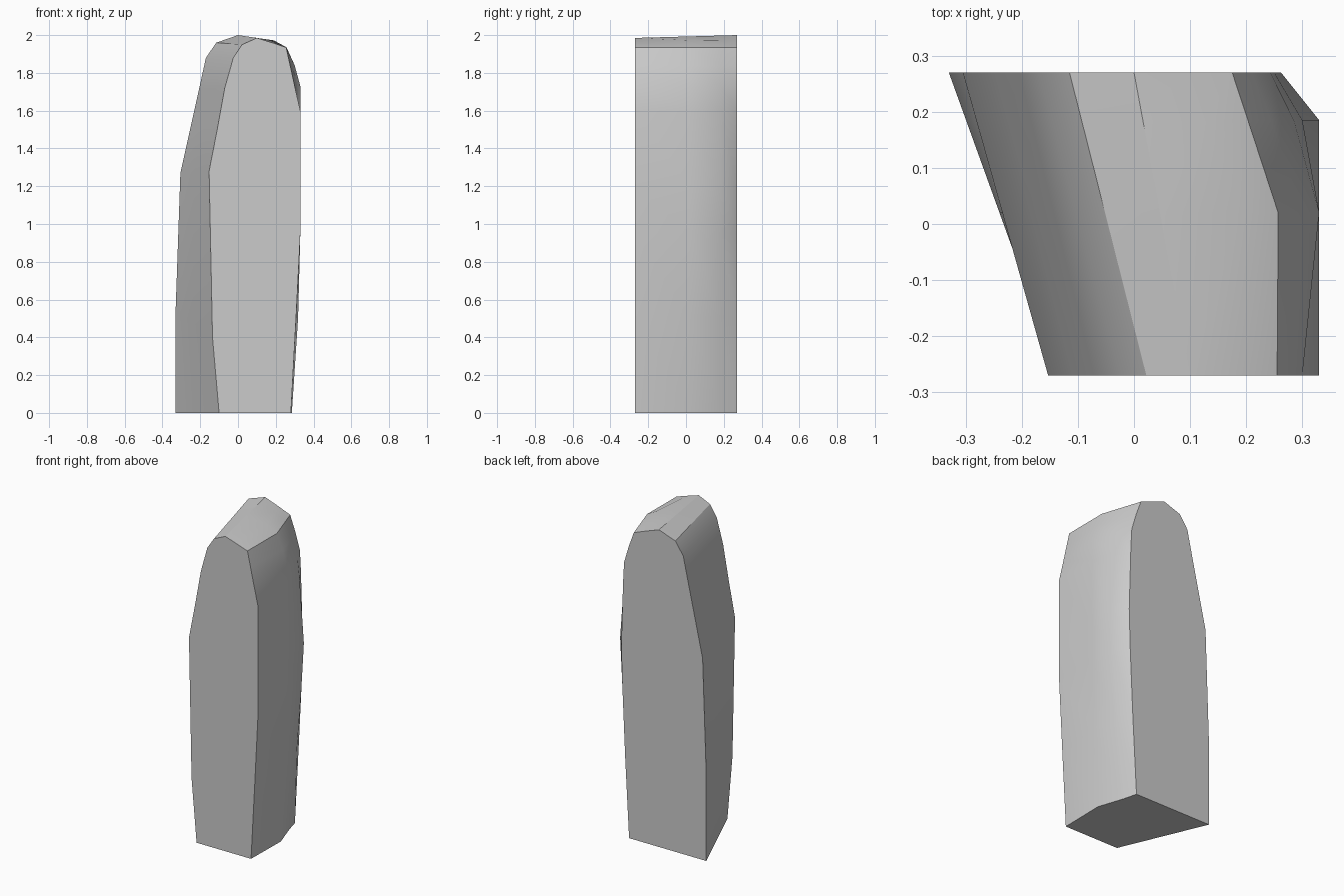
import bpy
import bmesh
from math import radians

cube = bpy.data.objects.get("Cube")
if cube:
    bpy.data.objects.remove(cube, do_unlink=True)

DEPTH = 0.27

# Left flank and crown: straight rulings from the front outline to the back one
flank_front = [(-0.10, 0), (-0.135, 0.4), (-0.153, 1.28), (-0.11, 1.5), (-0.07, 1.72),
               (-0.025, 1.88), (0.022, 1.95), (0.10, 1.985)]
flank_back = [(-0.33, 0), (-0.33, 0.55), (-0.305, 1.27), (-0.245, 1.54), (-0.205, 1.72),
              (-0.17, 1.88), (-0.115, 1.96), (0.0, 2.0)]

# Right flank: bulging outline at each depth, from the crown down to the base
levels = [1.84, 1.73, 1.6, 1.2, 0.95, 0.5, 0]
sections = [
    (-DEPTH, (0.18, 1.96), (0.255, 1.935), [0.276, 0.30, 0.33, 0.33, 0.33, 0.307, 0.28]),
    (0.02, (0.19, 1.972), (0.257, 1.935), [0.30, 0.33, 0.33, 0.33, 0.33, 0.318, 0.285]),
    (0.185, (0.13, 1.97), (0.203, 1.935), [0.245, 0.285, 0.30, 0.33, 0.315, 0.28, 0.23]),
    (DEPTH, (0.09, 1.968), (0.175, 1.935), [0.21, 0.243, 0.25, 0.262, 0.255, 0.235, 0.208]),
]


def outline(y, crown, shoulder, widths):
    """Closed cross-section at one depth."""
    t = (y + DEPTH) / (2 * DEPTH)
    left = [(a + (c - a) * t, b + (d - b) * t)
            for (a, b), (c, d) in zip(flank_front, flank_back)]
    return left + [crown, shoulder] + list(zip(widths, levels))


# Loft the stone through its sections and cap both ends
bm = bmesh.new()
rings = [[bm.verts.new((x, s[0], z)) for x, z in outline(*s)] for s in sections]
count = len(rings[0])
for near, far in zip(rings, rings[1:]):
    for i in range(count - 1):
        bm.faces.new((near[i], near[i + 1], far[i + 1], far[i]))
bm.faces.new(rings[0])
bm.faces.new(rings[-1])
# Flat base
bm.faces.new([r[0] for r in rings] + [r[-1] for r in reversed(rings)])
bmesh.ops.recalc_face_normals(bm, faces=bm.faces)

mesh = bpy.data.meshes.new("standing_stone")
bm.to_mesh(mesh)
bm.free()
stone = bpy.data.objects.new("standing_stone", mesh)
bpy.context.collection.objects.link(stone)

# Plain grey stone
grey = bpy.data.materials.new("stone_grey")
grey.use_nodes = True
colour = (0.6, 0.6, 0.6, 1)
grey.diffuse_color = colour
grey.node_tree.nodes["Principled BSDF"].inputs["Base Color"].default_value = colour
mesh.materials.append(grey)

# Smooth flanks with crisp edges
bpy.ops.object.select_all(action='DESELECT')
stone.select_set(True)
bpy.context.view_layer.objects.active = stone
bpy.ops.object.shade_smooth_by_angle(angle=radians(30))
